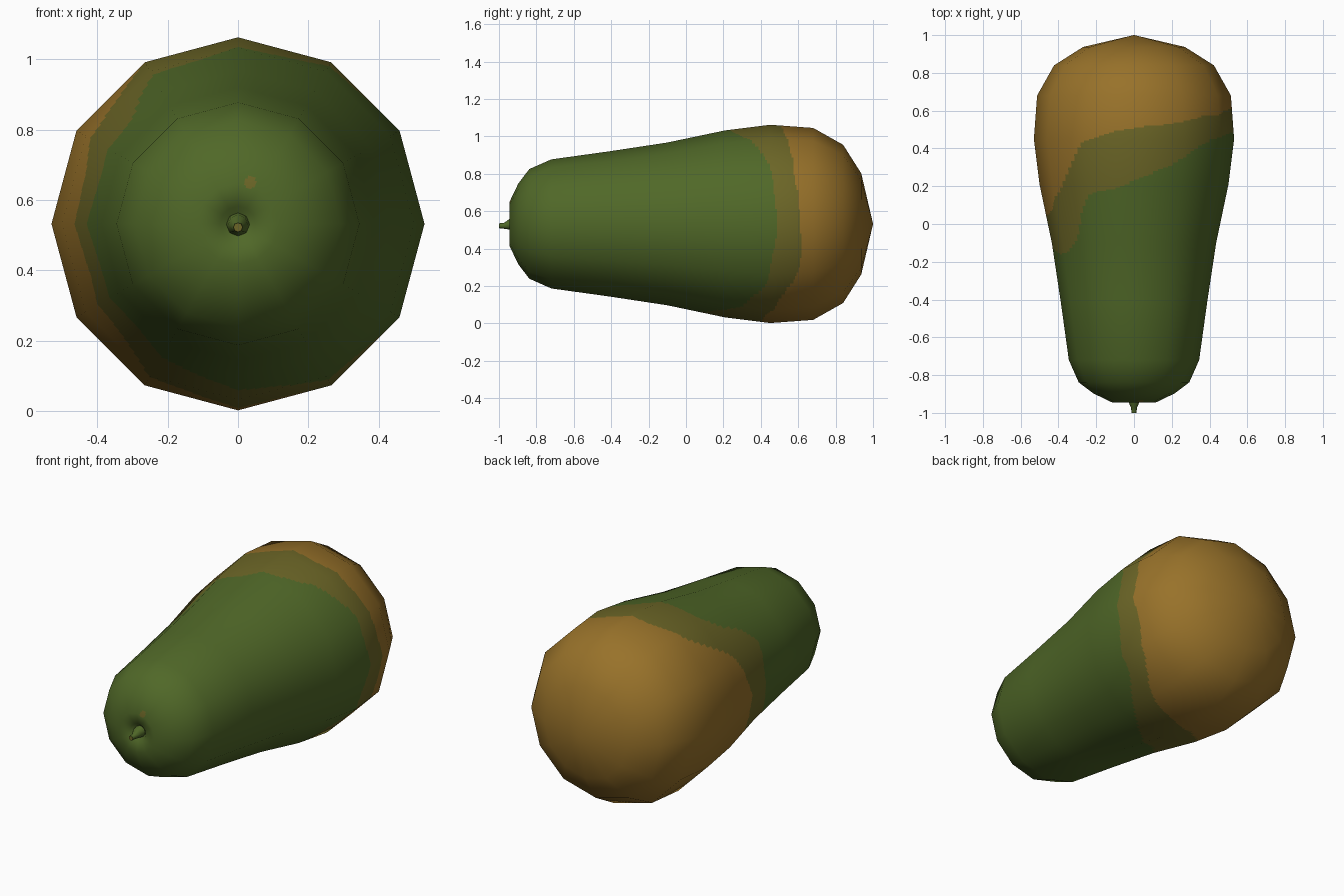
import bpy, bmesh, math
from mathutils import Vector

if "Cube" in bpy.data.objects:
    bpy.data.objects.remove(bpy.data.objects["Cube"])

CZ, SIDES, SUB = 0.532, 12, 10


def material(name, rgb):
    m = bpy.data.materials.new(name)
    m.diffuse_color = (*rgb, 1)
    m.use_nodes = True
    m.node_tree.nodes["Principled BSDF"].inputs["Base Color"].default_value = m.diffuse_color
    return m


green = material("unripe green", (0.080, 0.138, 0.021))
olive = material("turning olive", (0.150, 0.133, 0.020))
orange = material("ripe orange", (0.314, 0.168, 0.023))

# fruit profile along y, as (y, radius), starting inside the stem pit
PROFILE = [(-0.90, 0.001), (-0.905, 0.025), (-0.932, 0.05), (-0.945, 0.115), (-0.897, 0.215),
           (-0.838, 0.293), (-0.72, 0.345), (-0.41, 0.388), (-0.1, 0.435), (0.21, 0.50),
           (0.45, 0.53), (0.68, 0.513), (0.84, 0.423), (0.937, 0.27), (1.0, 0.001)]

# ripening borders: (degrees around the axis, y)
RIPE = [(0, .61), (19, .60), (31, .575), (40, .575), (68, .53), (90, .51), (106, .48), (122, .43),
        (133, .30), (144, .18), (159, .08), (180, .04), (200, .01), (215, .03), (230, .12),
        (245, .27), (260, .36), (270, .40), (289, .43), (306, .49), (322, .57), (334, .61),
        (346, .62), (360, .61)]
TURN = [(0, .49), (20, .47), (37, .45), (54, .38), (67, .31), (90, .23), (101, .19), (118, .165),
        (126, .08), (135, -.08), (147, -.15), (160, -.16), (180, -.13), (195, -.18), (212, -.19),
        (225, -.18), (240, -.09), (255, .02), (270, .08), (285, .18), (300, .30), (321, .43),
        (334, .45), (350, .48), (360, .49)]


def lookup(table, a):
    for (a0, v0), (a1, v1) in zip(table, table[1:]):
        if a <= a1:
            return v0 + (v1 - v0) * (a - a0) / (a1 - a0)
    return table[-1][1]


# profile normals (radial, along y), averaged at each ring
segs = [Vector((b[0] - a[0], a[1] - b[1])).normalized() for a, b in zip(PROFILE, PROFILE[1:])]
ring_n = [Vector((0, -1))]
ring_n += [(p + q).normalized() for p, q in zip(segs, segs[1:])]
ring_n += [Vector((0, 1))]

# rows: profile rings, finely divided where the colours meet
rows = []
for i, ((y0, r0), (y1, r1)) in enumerate(zip(PROFILE, PROFILE[1:])):
    n = 1
    if 7 <= i <= 10:
        n = int((y1 - y0) / 0.009) + 1
    elif i in (2, 3):
        n = 10
    for k in range(n):
        t = k / n
        rows.append((y0 + (y1 - y0) * t, r0 + (r1 - r0) * t, ring_n[i].lerp(ring_n[i + 1], t)))
rows.append((*PROFILE[-1], ring_n[-1]))

# fruit skin: twelve flat-sided facets with soft shading
bm = bmesh.new()
normals, grid = [], []
for y, r, n in rows:
    ring = []
    for c in range(SIDES * SUB):
        k, t = divmod(c, SUB)
        a0, a1 = (2 * math.pi * j / SIDES for j in (k, k + 1))
        p0 = Vector((math.cos(a0), 0, math.sin(a0)))
        p1 = Vector((math.cos(a1), 0, math.sin(a1)))
        d = p0.lerp(p1, t / SUB)
        ring.append(bm.verts.new((d.x * r, y, CZ + d.z * r)))
        u = d.normalized()
        normals.append(Vector((u.x * n.x, n.y, u.z * n.x)).normalized())
    grid.append(ring)
for lo, hi in zip(grid, grid[1:]):
    for c in range(len(lo)):
        d = (c + 1) % len(lo)
        bm.faces.new((lo[c], hi[c], hi[d], lo[d]))
bm.faces.new(grid[0])
bm.faces.new(grid[-1][::-1])
bmesh.ops.recalc_face_normals(bm, faces=bm.faces)

# skin colours: by position along the fruit against the ripening borders
for f in bm.faces:
    f.smooth = True
    c = f.calc_center_median()
    a = math.degrees(math.atan2(c.z - CZ, c.x)) % 360
    if c.y > lookup(RIPE, a):
        f.material_index = 2
    elif c.y > lookup(TURN, a):
        f.material_index = 1
    elif c.y < -0.85 and math.hypot(c.x - 0.035, c.z - 0.648) < 0.016:
        f.material_index = 1  # small blemish near the stem

mesh = bpy.data.meshes.new("fruit")
bm.to_mesh(mesh)
bm.free()
for m in (green, olive, orange):
    mesh.materials.append(m)
mesh.normals_split_custom_set_from_vertices(normals)
fruit = bpy.data.objects.new("fruit", mesh)
bpy.context.collection.objects.link(fruit)

# stem: small tapered stub with a drier tip
bm = bmesh.new()
rings = []
for y, z, r in [(-0.895, 0.53, 0.036), (-0.945, 0.53, 0.028), (-0.972, 0.522, 0.016), (-1.0, 0.522, 0.013)]:
    rings.append([bm.verts.new((r * math.cos(a), y, z + r * math.sin(a)))
                  for a in (2 * math.pi * k / 8 for k in range(8))])
for lo, hi in zip(rings, rings[1:]):
    for c in range(8):
        bm.faces.new((lo[c], hi[c], hi[(c + 1) % 8], lo[(c + 1) % 8])).smooth = True
bm.faces.new(rings[-1]).material_index = 1
bm.faces.new(rings[0])
bmesh.ops.recalc_face_normals(bm, faces=bm.faces)
mesh = bpy.data.meshes.new("stem")
bm.to_mesh(mesh)
bm.free()
mesh.materials.append(green)
mesh.materials.append(olive)
bpy.context.collection.objects.link(bpy.data.objects.new("stem", mesh))
